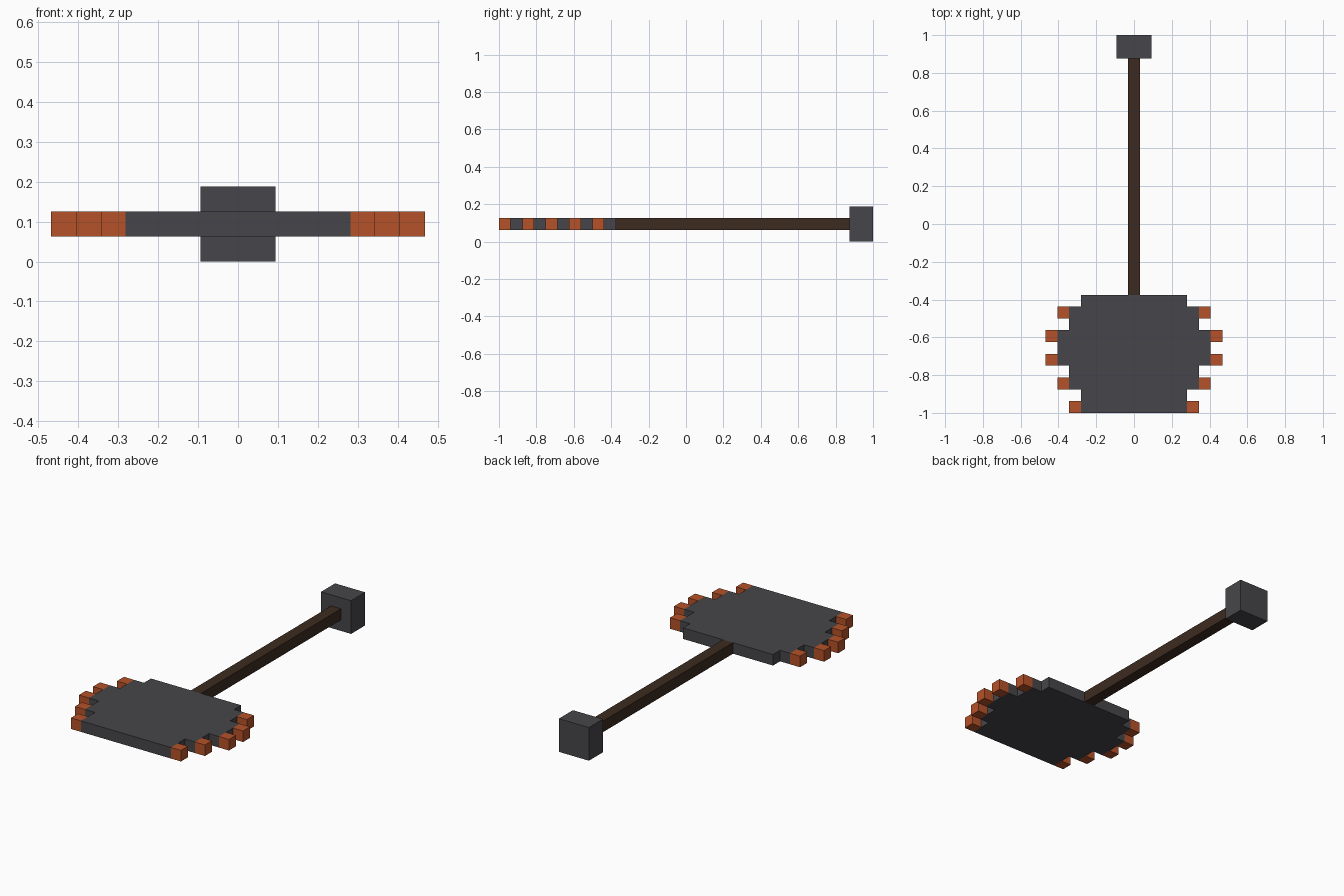
import bpy
import bmesh

if "Cube" in bpy.data.objects:
    bpy.data.objects.remove(bpy.data.objects["Cube"])

U = 1 / 16            # one grid cell of the blocky design
Z0, Z1 = U, 2 * U     # blade and handle thickness


def material(name, rgb):
    mat = bpy.data.materials.new(name)
    mat.diffuse_color = (*rgb, 1)
    mat.use_nodes = True
    mat.node_tree.nodes["Principled BSDF"].inputs["Base Color"].default_value = mat.diffuse_color
    return mat


iron = material("dark_iron", (0.062, 0.062, 0.07))
wood = material("dark_wood", (0.046, 0.024, 0.014))
copper = material("copper", (0.46, 0.085, 0.022))


def finish(name, bm, mat):
    bmesh.ops.recalc_face_normals(bm, faces=bm.faces)
    mesh = bpy.data.meshes.new(name)
    bm.to_mesh(mesh)
    bm.free()
    mesh.materials.append(mat)
    obj = bpy.data.objects.new(name, mesh)
    bpy.context.collection.objects.link(obj)
    return obj


def box(name, lo, hi, mat):
    bm = bmesh.new()
    bmesh.ops.create_cube(bm, size=1)
    for v in bm.verts:
        v.co = [a + (c + 0.5) * (b - a) for a, b, c in zip(lo, hi, v.co)]
    return finish(name, bm, mat)


# Stepped blade: (half width, start y, end y) in cells, front to back
steps = [(4.5, -16, -14), (5.5, -14, -12), (6.5, -12, -9),
         (5.5, -9, -7), (4.5, -7, -6)]
right = [(w * U, y * U) for w, y0, y1 in steps for y in (y0, y1)]
outline = right + [(-x, y) for x, y in reversed(right)]
bm = bmesh.new()
face = bm.faces.new([bm.verts.new((x, y, Z0)) for x, y in outline])
top = bmesh.ops.extrude_face_region(bm, geom=[face])["geom"]
bmesh.ops.translate(bm, vec=(0, 0, Z1 - Z0),
                    verts=[g for g in top if isinstance(g, bmesh.types.BMVert)])
finish("blade", bm, iron)

# Copper teeth: (inner x, front y) in cells, on both sides
for i, (x, y) in enumerate([(4.5, -16), (5.5, -14), (6.5, -12), (6.5, -10), (5.5, -8)]):
    for side, x0 in (("right", x), ("left", -x - 1)):
        box(f"tooth_{side}_{i + 1}", (x0 * U, y * U, Z0),
            ((x0 + 1) * U, (y + 1) * U, Z1), copper)

# Handle and pommel
box("handle", (-U / 2, -6 * U, Z0), (U / 2, 14 * U, Z1), wood)
box("pommel", (-1.5 * U, 14 * U, 0), (1.5 * U, 16 * U, 3 * U), iron)
